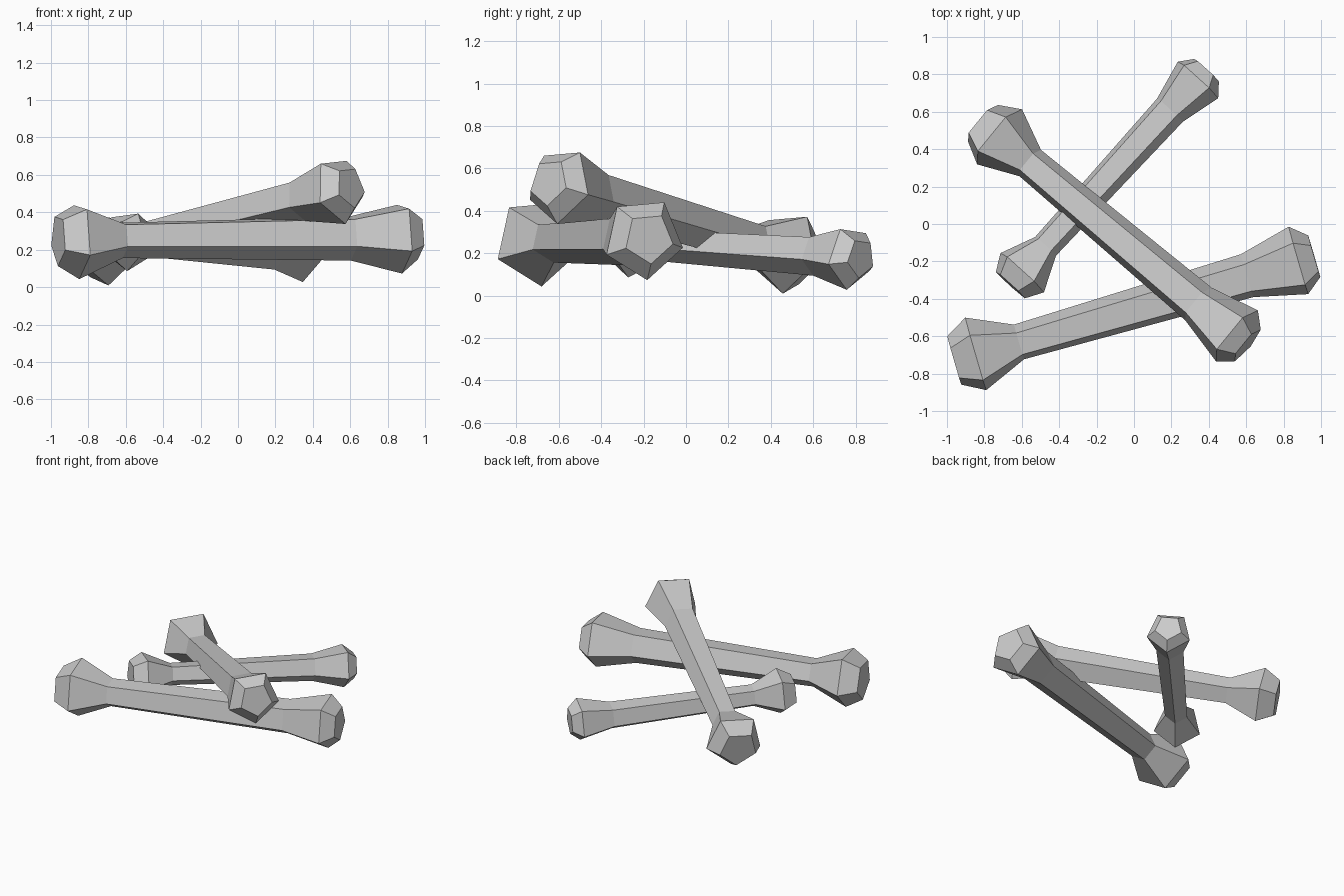
import bpy
import bmesh
import math
from mathutils import Matrix, Vector

cube = bpy.data.objects.get("Cube")
if cube:
    bpy.data.objects.remove(cube, do_unlink=True)

# One flat grey for all bones
grey = bpy.data.materials.new("bone_grey")
grey.use_nodes = True
COLOUR = (0.6, 0.6, 0.6, 1.0)
grey.diffuse_color = COLOUR
grey.node_tree.nodes["Principled BSDF"].inputs["Base Color"].default_value = COLOUR

# Bone profile: (distance along the axis from the first knob, radius)
SIDES = 5
LENGTH = 1.796
PROFILE = [(-0.12, 0.142), (0.0, 0.213), (0.24, 0.102),
           (1.51, 0.126), (LENGTH, 0.198), (LENGTH + 0.088, 0.122)]


def bone_mesh():
    """Five-sided bone along +x, one edge pointing down, knobs at both ends."""
    bm = bmesh.new()
    rings = []
    for x, r in PROFILE:
        ring = []
        for k in range(SIDES):
            a = math.radians(-90 + 360 / SIDES * k)
            ring.append(bm.verts.new((x, r * math.cos(a), r * math.sin(a))))
        rings.append(ring)
    for a, b in zip(rings, rings[1:]):
        for k in range(SIDES):
            n = (k + 1) % SIDES
            bm.faces.new((a[k], a[n], b[n], b[k]))
    bm.faces.new(rings[0])
    bm.faces.new(rings[-1])
    bmesh.ops.recalc_face_normals(bm, faces=bm.faces)
    mesh = bpy.data.meshes.new("bone")
    bm.to_mesh(mesh)
    bm.free()
    mesh.materials.append(grey)
    return mesh


def place_bone(name, mesh, start, end, roll):
    """Lay a bone between two knob centres, turned about its own axis."""
    start, end = Vector(start), Vector(end)
    axis = (end - start).normalized()
    side = Vector((0, 0, 1)).cross(axis).normalized()
    up = axis.cross(side)
    turn = Matrix((axis, side, up)).transposed().to_4x4()
    size = (end - start).length / LENGTH
    obj = bpy.data.objects.new(name, mesh)
    obj.matrix_world = (Matrix.Translation(start) @ turn
                        @ Matrix.Rotation(math.radians(roll), 4, 'X')
                        @ Matrix.Scale(size, 4))
    bpy.context.collection.objects.link(obj)


# Pile of three bones
bone = bone_mesh()
place_bone("front_bone", bone, (-0.845, -0.70, 0.255), (0.88, -0.20, 0.27), 5)
place_bone("top_bone", bone, (-0.73, 0.47, 0.205), (0.54, -0.595, 0.52), 4)
place_bone("back_bone", bone, (-0.60, -0.255, 0.25), (0.34, 0.775, 0.18), -6)
